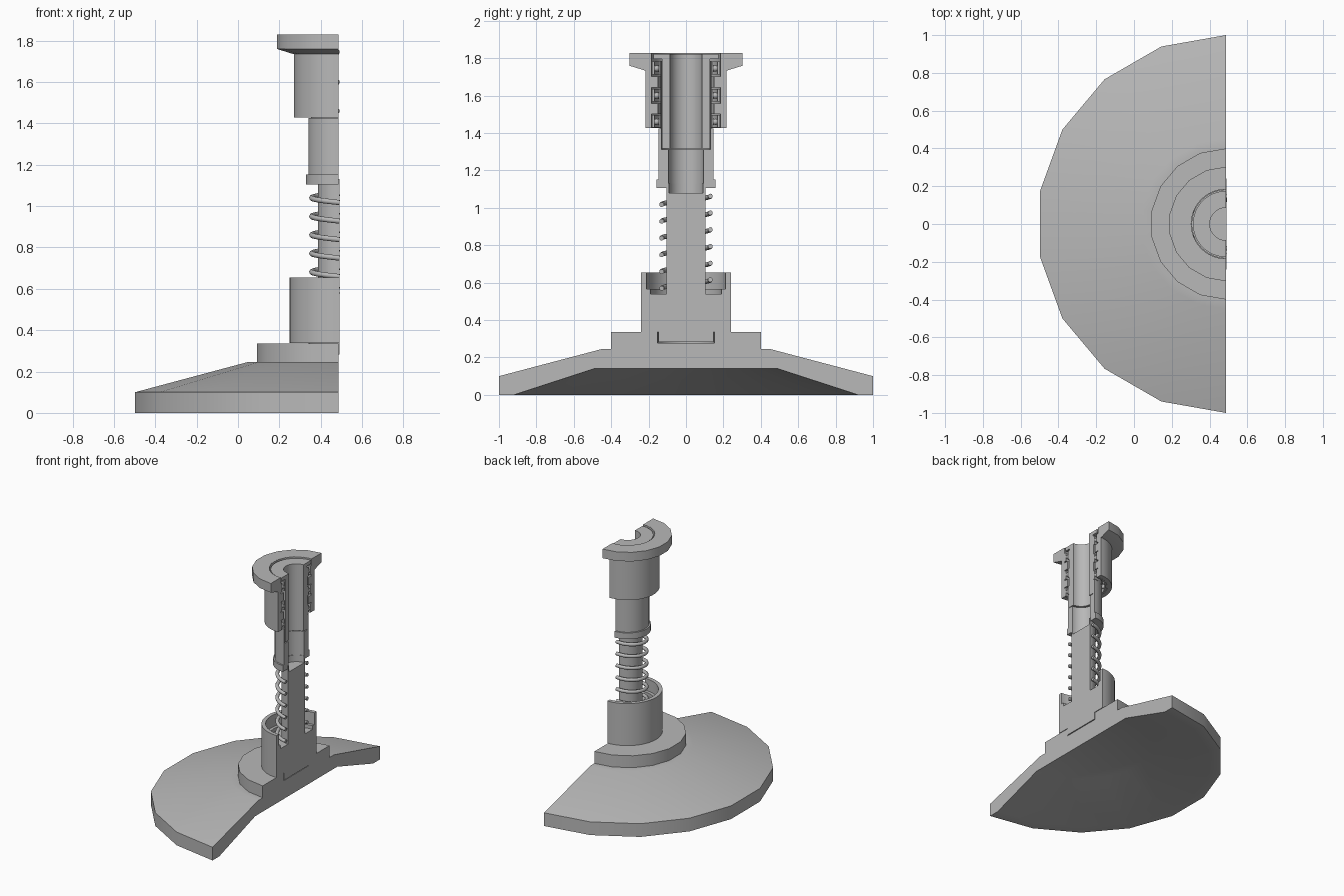
import bpy, bmesh, math
from mathutils import Matrix

if "Cube" in bpy.data.objects:
    bpy.data.objects.remove(bpy.data.objects["Cube"])

AX = 0.487  # x of the turning axis, which lies on the cut plane

grey = bpy.data.materials.new("dark_grey")
grey.diffuse_color = (0.48, 0.48, 0.48, 1)
grey.use_nodes = True
grey.node_tree.nodes["Principled BSDF"].inputs["Base Color"].default_value = grey.diffuse_color


def finish(bm, name):
    bmesh.ops.recalc_face_normals(bm, faces=bm.faces)
    me = bpy.data.meshes.new(name)
    bm.to_mesh(me)
    bm.free()
    me.materials.append(grey)
    ob = bpy.data.objects.new(name, me)
    bpy.context.collection.objects.link(ob)
    bpy.ops.object.select_all(action='DESELECT')
    ob.select_set(True)
    bpy.context.view_layer.objects.active = ob
    bpy.ops.object.shade_smooth_by_angle(angle=math.radians(30))
    return ob


def half_lathe(name, profile, segs=32, dx=0.0):
    """Turn a closed (r, z) profile through the rear half circle and cap the cut."""
    bm = bmesh.new()
    rings = []
    for i in range(segs + 1):
        a = math.pi / 2 + math.pi * i / segs
        rings.append([bm.verts.new((AX + dx + r * math.cos(a), r * math.sin(a), z))
                      for r, z in profile])
    n = len(profile)
    for a, b in zip(rings, rings[1:]):
        for j in range(n):
            k = (j + 1) % n
            if profile[j][0] == 0 and profile[k][0] == 0:
                continue
            bm.faces.new((a[j], a[k], b[k], b[j]))
    bm.faces.new(rings[0])
    bm.faces.new(rings[-1])
    bmesh.ops.remove_doubles(bm, verts=bm.verts, dist=1e-5)
    return finish(bm, name)


def half_ring(name, r0, r1, z0, z1):
    return half_lathe(name, [(r0, z0), (r1, z0), (r1, z1), (r0, z1)])


# Base dish with stepped hub and a seat for the post
half_lathe("base", [(0, 0.14), (0.49, 0.14), (0.92, 0), (1, 0), (1, 0.1), (0.45, 0.245),
                    (0.40, 0.245), (0.40, 0.335), (0.153, 0.335), (0.153, 0.278), (0, 0.278)], 9)

# Post with spring cup and a blind hole in its top
half_lathe("post", [(0, 0.283), (0.148, 0.283), (0.148, 0.337), (0.24, 0.337), (0.24, 0.655),
                    (0.212, 0.655), (0.212, 0.565), (0.19, 0.565), (0.19, 0.538), (0.103, 0.538),
                    (0.103, 1.13), (0.092, 1.13), (0.092, 1.08), (0, 1.08)], dx=0.003)

# Sliding tube and spring collar
half_lathe("sliding_tube", [(0.104, 1.105), (0.104, 1.13), (0.094, 1.13), (0.094, 1.312),
                            (0.131, 1.312), (0.131, 1.785), (0.135, 1.785), (0.135, 1.425),
                            (0.147, 1.425), (0.147, 1.105)])
half_ring("spring_collar", 0.147, 0.158, 1.105, 1.152)

# Inner sleeve with top flange
half_lathe("inner_sleeve", [(0.086, 1.318), (0.127, 1.318), (0.127, 1.795), (0.175, 1.795),
                            (0.175, 1.822), (0.086, 1.822)])

# Bearing housing: the bore steps inward between the bearings
centres = (1.46, 1.60, 1.745)
bore = [(0.184, 1.828)]
for hi, lo in zip(centres[::-1], centres[-2::-1]):
    bore += [(0.184, hi - 0.042), (0.150, hi - 0.042), (0.150, lo + 0.042), (0.184, lo + 0.042)]
half_lathe("housing", [(0.184, 1.428), (0.217, 1.428), (0.217, 1.828)] + bore)
half_lathe("housing_flange", [(0.21, 1.735), (0.222, 1.735), (0.303, 1.76),
                              (0.303, 1.829), (0.187, 1.829), (0.187, 1.80)], 9)

# Three ball bearings
for i, z in enumerate(centres):
    half_ring(f"outer_race_{i}", 0.169, 0.182, z - 0.031, z + 0.036)
    half_ring(f"inner_race_{i}", 0.136, 0.145, z - 0.031, z + 0.036)
    bm = bmesh.new()
    for k in range(9):
        a = math.pi / 2 + math.pi * k / 8
        pos = Matrix.Translation((AX - 0.012 + 0.157 * math.cos(a), 0.157 * math.sin(a), z))
        bmesh.ops.create_uvsphere(bm, u_segments=12, v_segments=8, radius=0.0165, matrix=pos)
    finish(bm, f"balls_{i}")

# Spring: rear half of each coil, ends just past the cut plane
cu = bpy.data.curves.new("spring", 'CURVE')
cu.dimensions = '3D'
cu.bevel_depth = 0.013
cu.bevel_resolution = 3
cu.use_fill_caps = True
cu.materials.append(grey)
over = 0.03
for k in range(6):
    sp = cu.splines.new('POLY')
    steps = 24
    sp.points.add(steps)
    for i, p in enumerate(sp.points):
        t = -over + (math.pi + 2 * over) * i / steps
        p.co = (AX - 0.130 * math.sin(t), -0.130 * math.cos(t),
                0.570 + 0.0895 * k + 0.0447 * t / math.pi, 1)
spring = bpy.data.objects.new("spring", cu)
bpy.context.collection.objects.link(spring)
